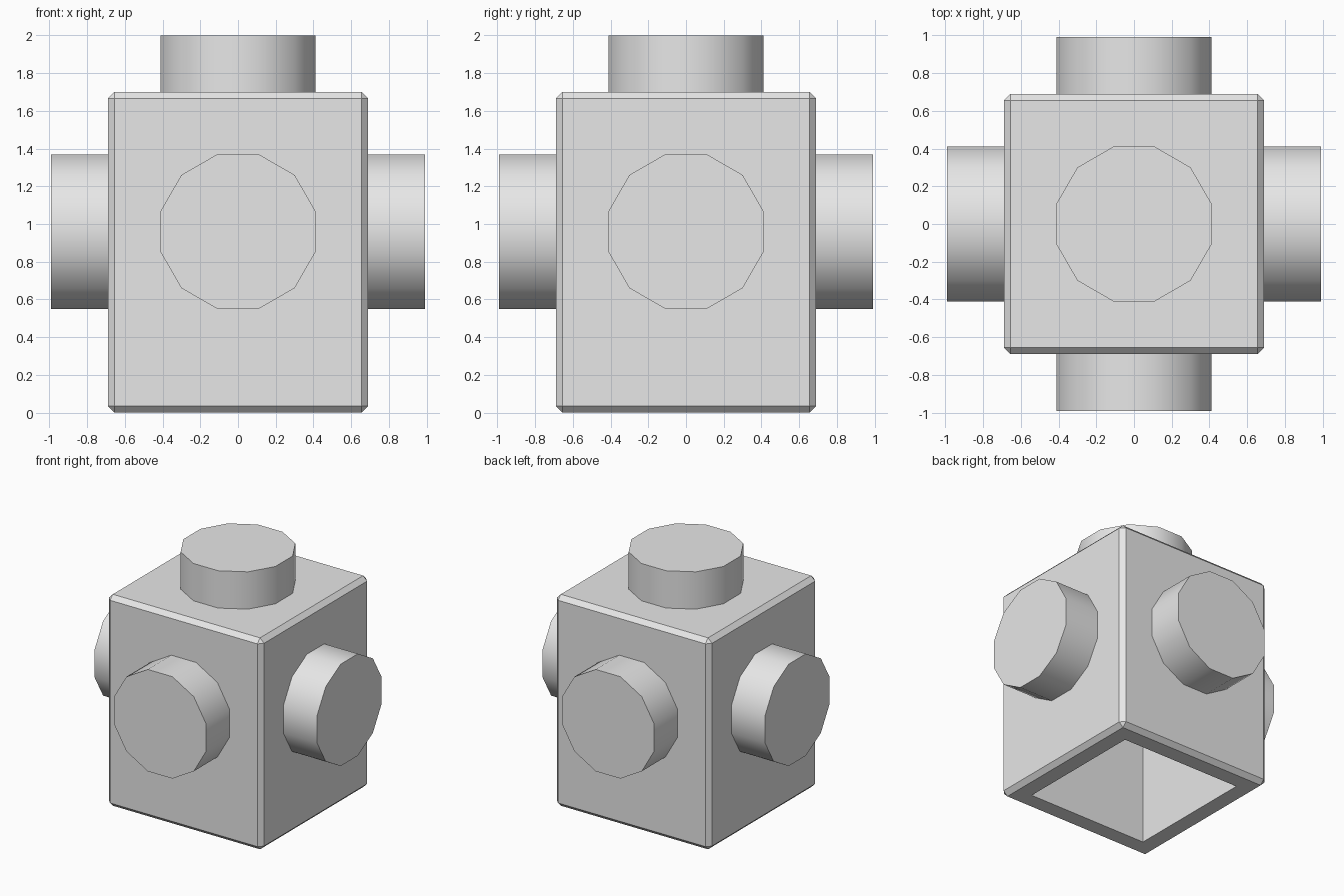
import bpy, bmesh, math
from mathutils import Matrix, Vector

cube = bpy.data.objects.get("Cube")
if cube:
    bpy.data.objects.remove(cube, do_unlink=True)

HALF, HEIGHT, CHAMFER = 0.69, 1.70, 0.035
HOLE, CEILING = 0.477, 1.49
STUD_R, STUD_LEN, STUD_Z = 0.424, 0.30, 0.96

grey = bpy.data.materials.new("light_grey")
grey.use_nodes = True
colour = (0.8, 0.8, 0.8, 1)
grey.diffuse_color = colour
grey.node_tree.nodes["Principled BSDF"].inputs["Base Color"].default_value = colour


def finish(name, bm):
    mesh = bpy.data.meshes.new(name)
    bm.to_mesh(mesh)
    bm.free()
    mesh.materials.append(grey)
    obj = bpy.data.objects.new(name, mesh)
    bpy.context.collection.objects.link(obj)
    bpy.ops.object.select_all(action='DESELECT')
    obj.select_set(True)
    bpy.context.view_layer.objects.active = obj
    bpy.ops.object.shade_smooth_by_angle(angle=math.radians(35))
    return obj


# Chamfered block, hollowed from below
bm = bmesh.new()
bmesh.ops.create_cube(bm, size=1, matrix=Matrix.Translation((0, 0, HEIGHT / 2))
                      @ Matrix.Diagonal((2 * HALF, 2 * HALF, HEIGHT, 1)))
bmesh.ops.bevel(bm, geom=bm.edges[:], offset=CHAMFER, segments=1, affect='EDGES')
bm.normal_update()
bottom = min(bm.faces, key=lambda f: f.calc_center_median().z)
bmesh.ops.inset_region(bm, faces=[bottom], thickness=HALF - CHAMFER - HOLE)
cavity = bmesh.ops.extrude_discrete_faces(bm, faces=[bottom])["faces"][0]
bmesh.ops.translate(bm, verts=cavity.verts[:], vec=(0, 0, CEILING))
finish("block", bm)

# Twelve-sided studs on the four sides and the top
studs = {
    "front_stud": Vector((0, -1, 0)),
    "back_stud": Vector((0, 1, 0)),
    "left_stud": Vector((1, 0, 0)),
    "right_stud": Vector((-1, 0, 0)),
    "top_stud": Vector((0, 0, 1)),
}
for name, axis in studs.items():
    base = Vector((0, 0, HEIGHT)) if axis.z else axis * HALF + Vector((0, 0, STUD_Z))
    turn = axis.to_track_quat('Z', 'Y').to_matrix().to_4x4()
    bm = bmesh.new()
    bmesh.ops.create_cone(bm, cap_ends=True, segments=12, radius1=STUD_R,
                          radius2=STUD_R, depth=STUD_LEN,
                          matrix=Matrix.Translation(base + axis * STUD_LEN / 2) @ turn
                          @ Matrix.Rotation(math.radians(15), 4, 'Z'))
    finish(name, bm)
